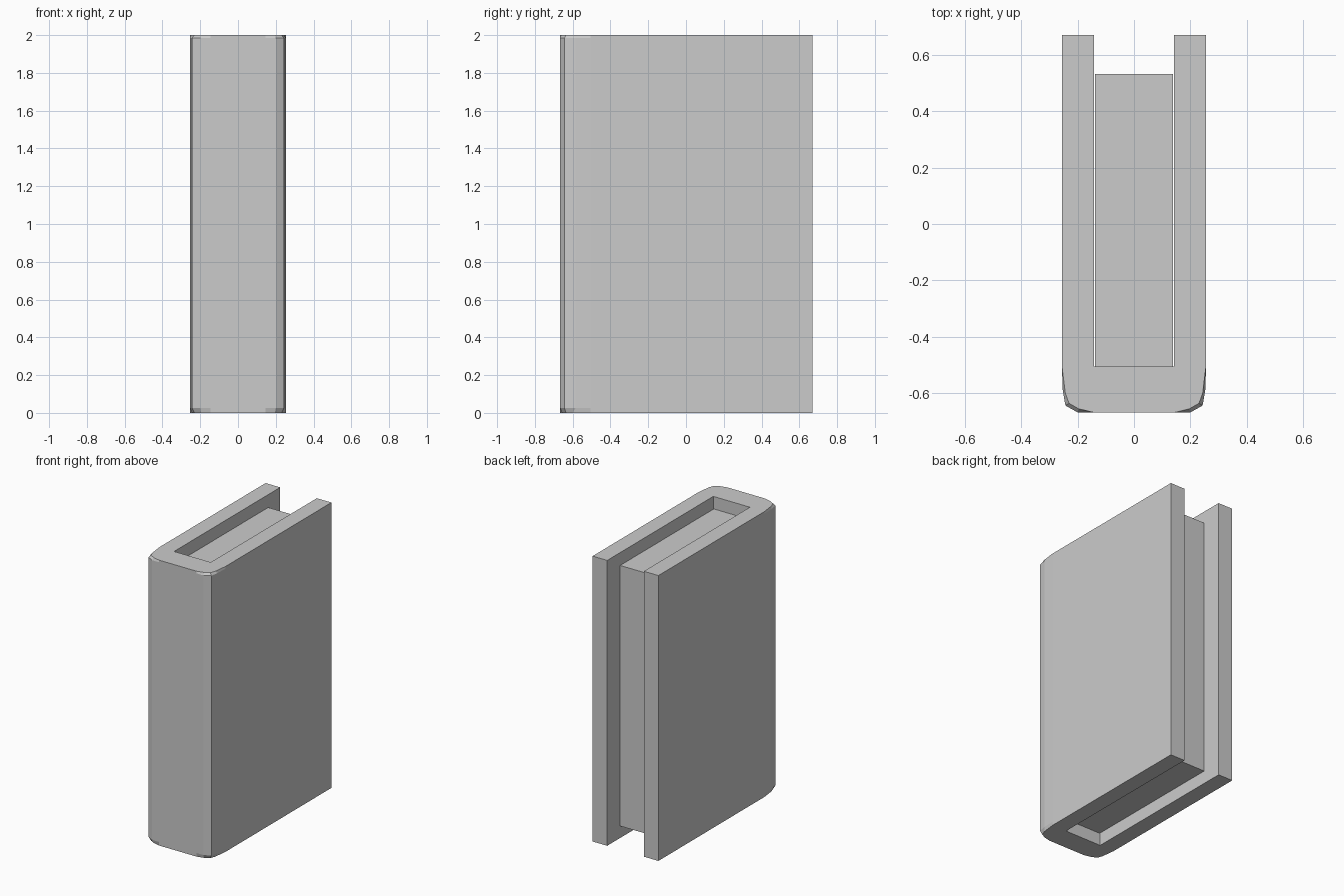
import bpy, bmesh

if "Cube" in bpy.data.objects:
    bpy.data.objects.remove(bpy.data.objects["Cube"])


def mirrored(half):
    # Close a half outline by mirroring it across x = 0
    return half + [(-x, y) for x, y in reversed(half)]


def loft(name, rings):
    # Skin stacked outlines, given as (z, points), and cap both ends
    bm = bmesh.new()
    loops = [[bm.verts.new((x, y, z)) for x, y in pts] for z, pts in rings]
    n = len(loops[0])
    for a, b in zip(loops, loops[1:]):
        for i in range(n):
            j = (i + 1) % n
            bm.faces.new((a[i], a[j], b[j], b[i]))
    bm.faces.new(loops[0][::-1])
    bm.faces.new(loops[-1])
    bmesh.ops.recalc_face_normals(bm, faces=bm.faces[:])
    mesh = bpy.data.meshes.new(name)
    bm.to_mesh(mesh)
    bm.free()
    obj = bpy.data.objects.new(name, mesh)
    bpy.context.collection.objects.link(obj)
    return obj


# Cover: U-shaped outline, spine corners slightly rounder at the very ends
inner = [(0.142, -0.505), (0.142, 0.67), (0.255, 0.67), (0.255, -0.505)]
body = mirrored(inner + [(0.253, -0.585), (0.243, -0.643), (0.2, -0.667), (0.145, -0.667)])
tip = mirrored(inner + [(0.243, -0.6), (0.23, -0.635), (0.195, -0.655), (0.145, -0.667)])
loft("book_cover", [(0, tip), (0.025, body), (1.985, body), (2, tip)])

# Pages: block set back from the cover edges
page = mirrored([(0.138, -0.505), (0.138, 0.532)])
loft("page_block", [(0.087, page), (1.913, page)])
